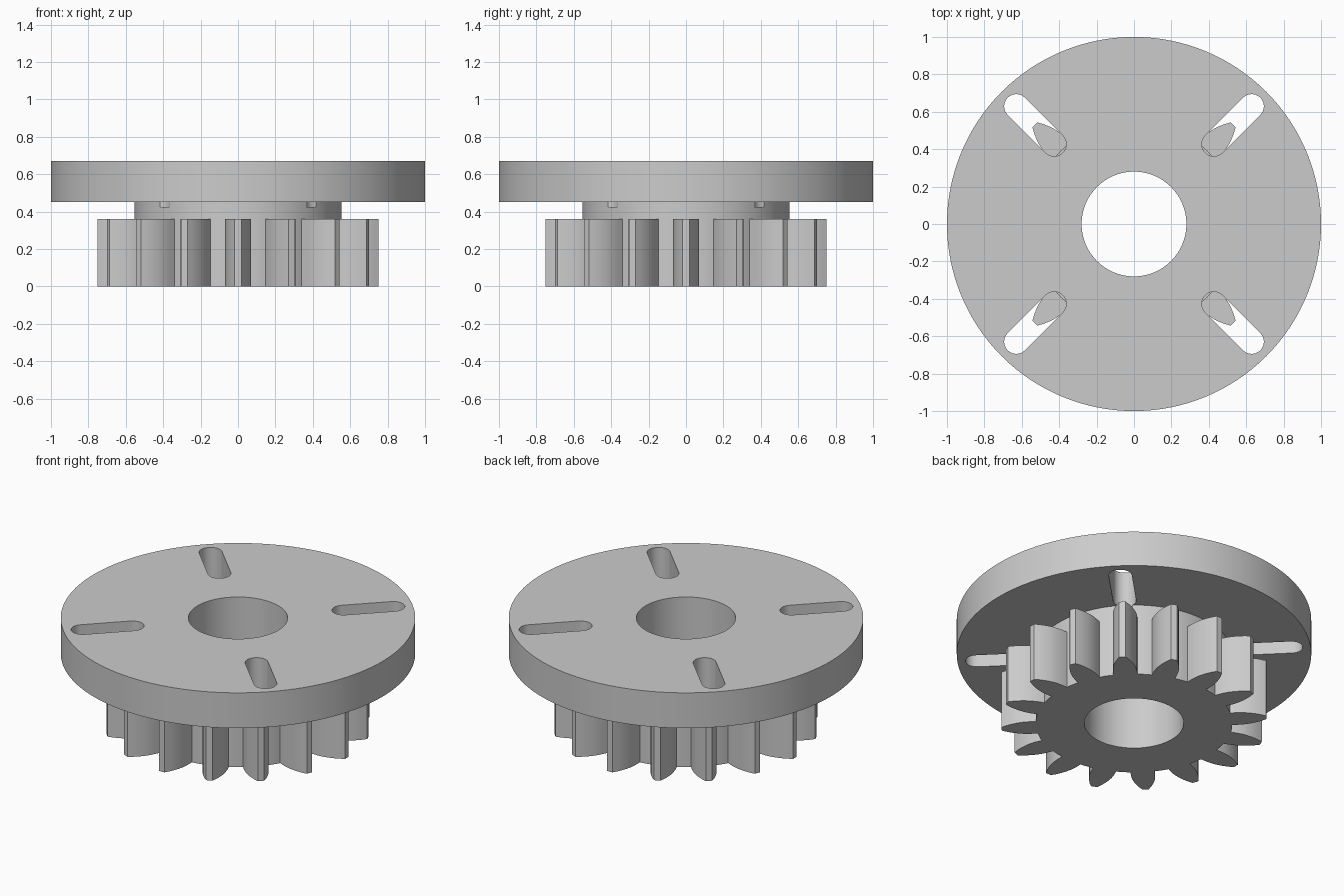
import bpy, bmesh
from math import cos, sin, tau, pi, hypot, atan2

if "Cube" in bpy.data.objects:
    bpy.data.objects.remove(bpy.data.objects["Cube"])

TEETH = 16
ROOT = 0.555

grey = bpy.data.materials.new("plain_grey")
grey.use_nodes = True
grey.diffuse_color = (0.6, 0.6, 0.6, 1)
grey.node_tree.nodes["Principled BSDF"].inputs["Base Color"].default_value = grey.diffuse_color


def prism(name, outline, bottom, top):
    """Extrude a flat outline from bottom to top."""
    bm = bmesh.new()
    face = bm.faces.new([bm.verts.new((x, y, bottom)) for x, y in outline])
    up = bmesh.ops.extrude_face_region(bm, geom=[face])["geom"]
    bmesh.ops.translate(bm, vec=(0, 0, top - bottom),
                        verts=[v for v in up if isinstance(v, bmesh.types.BMVert)])
    bmesh.ops.recalc_face_normals(bm, faces=bm.faces)
    mesh = bpy.data.meshes.new(name)
    bm.to_mesh(mesh)
    bm.free()
    mesh.materials.append(grey)
    obj = bpy.data.objects.new(name, mesh)
    bpy.context.collection.objects.link(obj)
    return obj


def arc(radius, start, end, steps, centre=0):
    angles = [start + (end - start) * i / steps for i in range(steps + 1)]
    return [(centre + radius * cos(a), radius * sin(a)) for a in angles]


def circle(radius, sides=128):
    return arc(radius, 0, tau, sides)[:-1]


def turn(points, angle):
    c, s = cos(angle), sin(angle)
    return [(x * c - y * s, x * s + y * c) for x, y in points]


def combine(target, other, operation):
    mod = target.modifiers.new(operation.lower(), "BOOLEAN")
    mod.operation, mod.solver, mod.object = operation, "EXACT", other
    bpy.context.view_layer.objects.active = target
    bpy.ops.object.modifier_apply(modifier=mod.name)
    bpy.data.objects.remove(other)


# Tooth flank, from root to flat tip, mirrored for the other side
flank = [(0.55, 0.068), (0.59, 0.0685), (0.63, 0.065), (0.66, 0.058),
         (0.69, 0.048), (0.72, 0.035), (0.75, 0.018)]
tooth = [(x, -y) for x, y in flank] + flank[::-1]
base = atan2(flank[0][1], flank[0][0])
tooth += arc(ROOT, base, tau / TEETH - base, 4)[1:-1]
outline = [p for i in range(TEETH) for p in turn(tooth, i * tau / TEETH)]

# Flange, hub and toothed gear joined into one body
body = prism("gear_with_flange", circle(1.0), 0.45, 0.67)
combine(body, prism("hub", circle(ROOT - 0.001), 0.2, 0.55), "UNION")
combine(body, prism("gear_teeth", outline, 0, 0.36), "UNION")

# Central bore
combine(body, prism("bore_cutter", circle(0.28, 96), -0.1, 0.8), "DIFFERENCE")

# Four diagonal slots, nicking the top of the hub
slot = arc(0.065, -pi / 2, pi / 2, 16, 0.89) + arc(0.065, pi / 2, 3 * pi / 2, 16, 0.604)
for i in range(4):
    cutter = prism("slot_cutter", turn(slot, pi / 4 + i * pi / 2), 0.425, 0.8)
    combine(body, cutter, "DIFFERENCE")

# Smooth round walls with crisp edges
bpy.ops.object.select_all(action="DESELECT")
body.select_set(True)
bpy.context.view_layer.objects.active = body
bpy.ops.object.shade_smooth_by_angle(angle=pi / 9)
